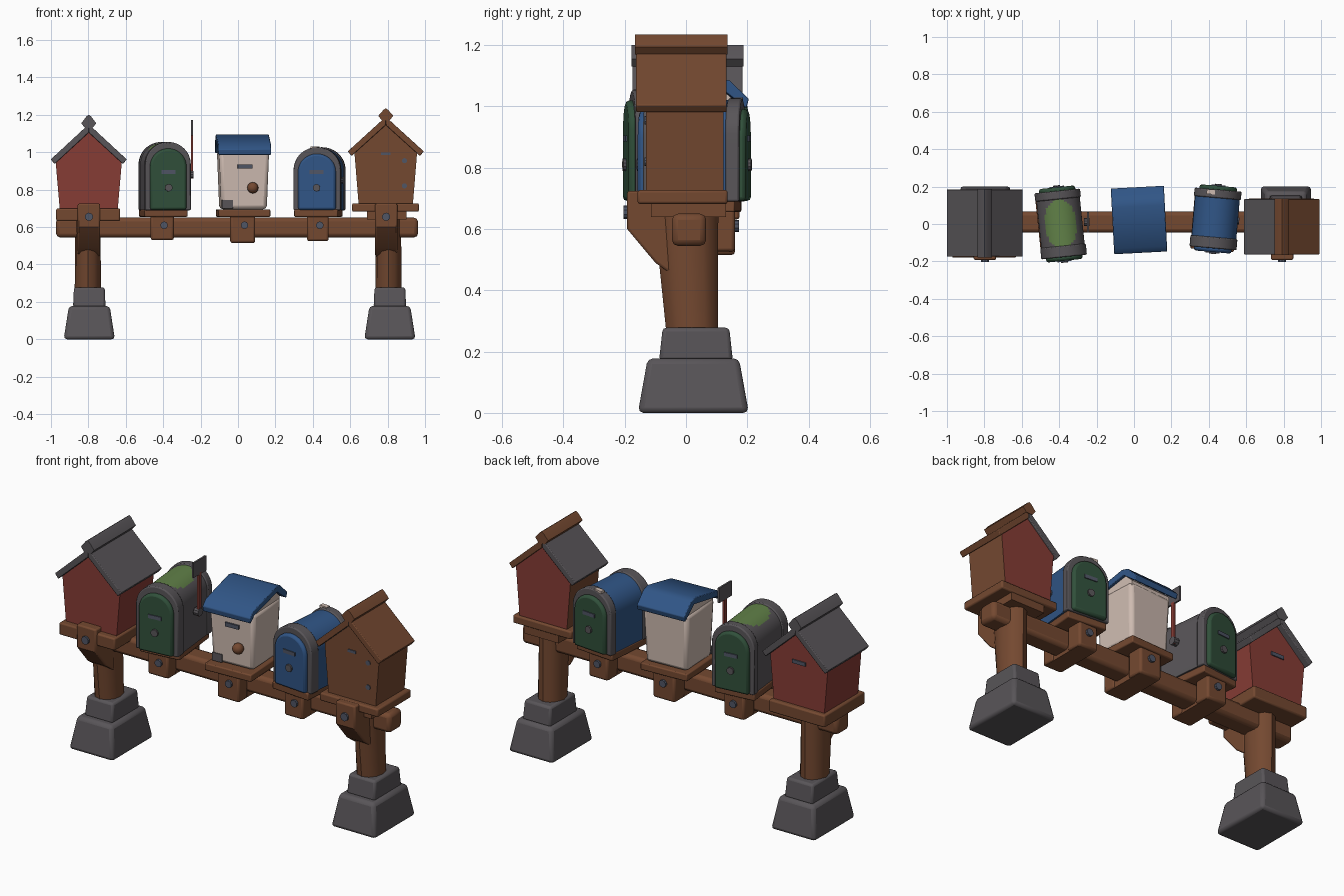
import bpy, bmesh, math
from mathutils import Matrix

if "Cube" in bpy.data.objects:
    bpy.data.objects.remove(bpy.data.objects["Cube"])


def mat(name, r, g, b):
    m = bpy.data.materials.new(name)
    m.diffuse_color = (r, g, b, 1)
    m.use_nodes = True
    m.node_tree.nodes["Principled BSDF"].inputs["Base Color"].default_value = m.diffuse_color
    return m


BROWN = mat("brown wood", .175, .066, .03)
GREY = mat("dark grey", .098, .09, .098)
RED = mat("barn red", .24, .045, .035)
GREEN = mat("dark green", .03, .08, .043)
LEAF = mat("light green", .12, .22, .065)
BLUE = mat("blue", .03, .092, .24)
CREAM = mat("off white", .62, .5, .44)
STEEL = mat("blue grey steel", .08, .092, .13)


def finish(name, bm, mats, rule=None, loc=(0, 0, 0), rot=0, bevel=0):
    bmesh.ops.recalc_face_normals(bm, faces=bm.faces)
    bm.normal_update()
    if rule:
        for f in bm.faces:
            f.material_index = rule(f.normal, f.calc_center_median())
    me = bpy.data.meshes.new(name)
    bm.to_mesh(me)
    bm.free()
    for m in mats if isinstance(mats, list) else [mats]:
        me.materials.append(m)
    ob = bpy.data.objects.new(name, me)
    bpy.context.collection.objects.link(ob)
    ob.location = loc
    ob.rotation_euler.z = math.radians(rot)
    if bevel:
        b = ob.modifiers.new("bevel", 'BEVEL')
        b.width, b.segments, b.limit_method = bevel, 2, 'ANGLE'
        b.angle_limit = math.radians(40)
    bpy.context.view_layer.objects.active = ob
    ob.select_set(True)
    return ob


def prism(name, prof, a0, a1, mats, axis='y', steps=1, **kw):
    """Extrude a closed profile: (x, z) along y, or (y, z) along x."""
    bm = bmesh.new()
    rings = []
    for i in range(steps + 1):
        a = a0 + (a1 - a0) * i / steps
        rings.append([bm.verts.new((u, a, v) if axis == 'y' else (a, u, v)) for u, v in prof])
    n = len(prof)
    for r, s in zip(rings, rings[1:]):
        for i in range(n):
            bm.faces.new((r[i], r[(i + 1) % n], s[(i + 1) % n], s[i]))
    bm.faces.new(rings[0])
    bm.faces.new(rings[-1])
    return finish(name, bm, mats, **kw)


def block(name, x, y, z, m, grow=(0, 0), **kw):
    """Box from x, y, z ranges; grow widens the top on each side."""
    bm = bmesh.new()
    bmesh.ops.create_cube(bm, size=1)
    for v in bm.verts:
        top = v.co.z > 0
        sx, sy = math.copysign(1, v.co.x), math.copysign(1, v.co.y)
        v.co = (x[sx > 0] + sx * grow[0] * top, y[sy > 0] + sy * grow[1] * top, z[top])
    return finish(name, bm, m, **kw)


def disc(name, p, r, depth, m, axis='y', **kw):
    bm = bmesh.new()
    rot = Matrix.Rotation(math.pi / 2, 4, 'X' if axis == 'y' else 'Y')
    bmesh.ops.create_cone(bm, cap_ends=True, segments=10, radius1=r, radius2=r, depth=depth,
                          matrix=Matrix.Translation(p) @ rot)
    return finish(name, bm, m, **kw)


def arch(w, z0, z1, rise, n=18):
    pts = [(-w / 2, z0)]
    for i in range(n + 1):
        t = math.pi * i / n
        pts.append((-w / 2 * math.cos(t), z1 - rise + rise * math.sin(t)))
    return pts + [(w / 2, z0)]


# Stone feet, posts and front corbels
for side, x in (("left", -.795), ("right", .812)):
    block(side + "_foot", (x - .137, x + .137), (-.157, .205), (0, .178), GREY, (-.028, -.032), bevel=.018)
    block(side + "_foot_cap", (x - .087, x + .087), (-.088, .153), (.17, .278), GREY, (-.005, -.012), bevel=.012)
    bm = bmesh.new()
    bmesh.ops.create_cone(bm, cap_ends=True, segments=12, radius1=.07, radius2=.068, depth=.4,
                          matrix=Matrix.Translation((x - .008, .02, .46)))
    for v in bm.verts:
        k = (v.co.z - .26) / .4
        v.co.y = .02 + (v.co.y - .02) * (1.2 + .35 * k) - .02 * k
    finish(side + "_post", bm, BROWN)
    cx = -.797 if x < 0 else .792
    prism(side + "_corbel", [(-.03, .44), (-.1, .49), (-.192, .6), (-.192, .725), (-.03, .725)],
          cx - .06, cx + .06, BROWN, axis='x', bevel=.008)
    disc(side + "_corbel_bolt", (cx, -.194, .655), .022, .02, STEEL)

# Long beam
bm = bmesh.new()
block("beam", (-.972, .962), (-.046, .066), (.545, .65), BROWN, bevel=.02)

# Shelf brackets: a clamp around the beam and a shelf board for each box
for name, x, w, z, sx, sw, rot in (("left", -.405, .062, .53, -.4, .115, 6),
                                   ("middle", .025, .067, .515, .027, .138, 3),
                                   ("right", .427, .058, .525, .43, .117, -5)):
    block(name + "_clamp_front", (x - w, x + w), (-.125, -.045), (z, .665), BROWN, bevel=.012)
    block(name + "_clamp_back", (x - w, x + w), (.065, .16), (z, .665), BROWN, bevel=.012)
    block(name + "_clamp_base", (x - w * .9, x + w * .9), (-.11, .14), (z, z + .04), BROWN)
    disc(name + "_clamp_bolt", (x + .01, -.128, .61), .02, .02, STEEL)
    disc(name + "_clamp_back_bolt", (x, .163, .61), .02, .02, STEEL)
    block(name + "_shelf", (-sw, sw), (-.155, .155), (.655, .695), BROWN, loc=(sx, .015, 0), rot=rot, bevel=.006)


def house(name, cx, wb, wt, z0, ze, zp, cap, yw, yr, mats, wall_rule, slopes, edge):
    # Tapered gabled walls
    prism(name + "_walls", [(-wb, z0), (-wt, ze), (0, zp - .03), (wt, ze), (wb, z0)], *yw, mats,
          rule=wall_rule, loc=(cx, 0, 0))
    # Roof slopes
    for s, label, m in ((-1, "left", slopes[0]), (1, "right", slopes[1])):
        prism(name + "_roof_" + label,
              [(s * .203, ze), (0, zp), (0, zp - .045), (s * .183, ze - .025)], *yr, [m, edge],
              rule=lambda n, c: int(n.y < -.9), loc=(cx, 0, 0), bevel=.004)
    # Ridge cap
    prism(name + "_ridge", [(-.02, zp - .02), (-.04, zp + .005), (-.012, cap - .008), (0, cap),
                            (.012, cap - .008), (.04, zp + .005), (.02, zp - .02)],
          yr[0] - .003, yr[1] + .003, edge, loc=(cx, 0, 0))


# Red house on the left
block("red_house_base", (-.972, -.63), (-.18, .175), (.632, .7), BROWN, bevel=.008)
house("red_house", -.798, .155, .178, .695, .962, 1.15, 1.2, (-.145, .15), (-.175, .185),
      [RED], None, (GREY, GREY), GREY)
block("red_house_slot", (-.84, -.76), (.148, .156), (.93, .95), STEEL)

# Brown house on the right, with a red back and one grey roof slope
block("brown_house_base", (.61, .967), (-.158, .136), (.682, .727), BROWN, bevel=.008)
block("brown_house_support", (.69, .9), (-.115, .13), (.64, .69), BROWN)
house("brown_house", .79, .145, .168, .722, 1.005, 1.19, 1.235, (-.13, .122), (-.163, .133),
      [BROWN, RED], lambda n, c: int(n.y > .9), (GREY, BROWN), BROWN)
block("brown_house_slot", (.765, .815), (-.135, -.127), (.985, 1), STEEL)
for z in (.955, .82):
    disc("brown_house_nail", (.89, -.131, z), .014, .008, STEEL)


def mailbox(name, loc, rot, w, l, top, mats, body_rule, rims, front, back):
    h = l / 2
    at = dict(loc=loc, rot=rot)
    prism(name + "_body", arch(w - .012, .692, top - .006, .115, 24), -h + .03, h - .03, mats,
          steps=28, rule=body_rule, **at)
    for s, lab, d, m in ((-1, "front", rims[0], front), (1, "back", rims[1], back)):
        prism(f"{name}_{lab}_rim", arch(w, .69, top, .12, 24), *sorted((s * (h - .015), s * (h - d))),
              GREY, bevel=.006, **at)
        prism(f"{name}_{lab}_panel", arch(w - .05, .692, top - .035, .095),
              *sorted((s * (h - .03), s * (h + .005))), m, bevel=.012, **at)
        y = s * (h + .005)
        block(f"{name}_{lab}_slot", (-.038, .038), sorted((y - s * .003, y + s * .005)), (.885, .905), STEEL, **at)
        disc(f"{name}_{lab}_knob", (0, y, .81), .02, .02, GREY, **at)


# Green mailbox: grey shell with a light green oval on top
mailbox("green_mailbox", (-.392, 0, 0), 6, .245, .385, 1.055, [GREY, LEAF],
        lambda n, c: int(n.z > .1 and (c.x / .085) ** 2 + (c.y / .135) ** 2 < 1),
        (.075, .06), GREEN, GREEN)
# Raised flag
block("flag_pole", (-.25, -.24), (0, .022), (.86, 1.1), RED)
block("flag_plate", (-.25, -.24), (-.045, .065), (1.09, 1.172), GREY)
disc("flag_pivot", (-.252, .01, .88), .022, .03, GREY, axis='x')

# Blue mailbox with a green back
mailbox("blue_mailbox", (.436, .027, 0), -5, .252, .345, 1.027, [BLUE], None, (.075, .06), BLUE, GREEN)
block("blue_mailbox_chip", (-.06, -.015), (.13, .155), (1.016, 1.03), CREAM, loc=(.436, .027, 0), rot=-5)
disc("blue_mailbox_side_bolt", (.121, 0, .85), .018, .012, STEEL, axis='x', loc=(.436, .027, 0), rot=-5)

# White box with a lopsided blue roof, ridge near the back
turn = dict(loc=(.027, .02, 0), rot=3)
block("white_box", (-.122, .122), (-.115, .125), (.695, 1.01), CREAM, (.012, .01), bevel=.02, **turn)
prism("white_box_gable", [(-.12, .99), (-.12, 1.01), (.07, 1.075), (.13, 1.02), (.13, .99)],
      -.125, .125, CREAM, axis='x', **turn)
prism("white_box_roof", [(-.17, .985), (-.175, 1.015), (-.145, 1.045), (.075, 1.095), (.115, 1.085), (.178, 1.025),
                         (.17, .995), (.085, 1.06), (-.135, 1.015)],
      -.142, .142, BLUE, axis='x', bevel=.004, **turn)
block("white_box_slot", (-.035, .045), (-.132, -.122), (.913, .935), STEEL, **turn)
block("white_box_chip", (-.118, -.06), (-.12, -.112), (.7, .745), GREY, **turn)
bm = bmesh.new()
bmesh.ops.create_uvsphere(bm, u_segments=12, v_segments=8, radius=.03,
                          matrix=Matrix.Translation((.045, -.135, .81)))
finish("white_box_knob", bm, BROWN, **turn)

bpy.ops.object.shade_smooth_by_angle(angle=math.radians(35))
